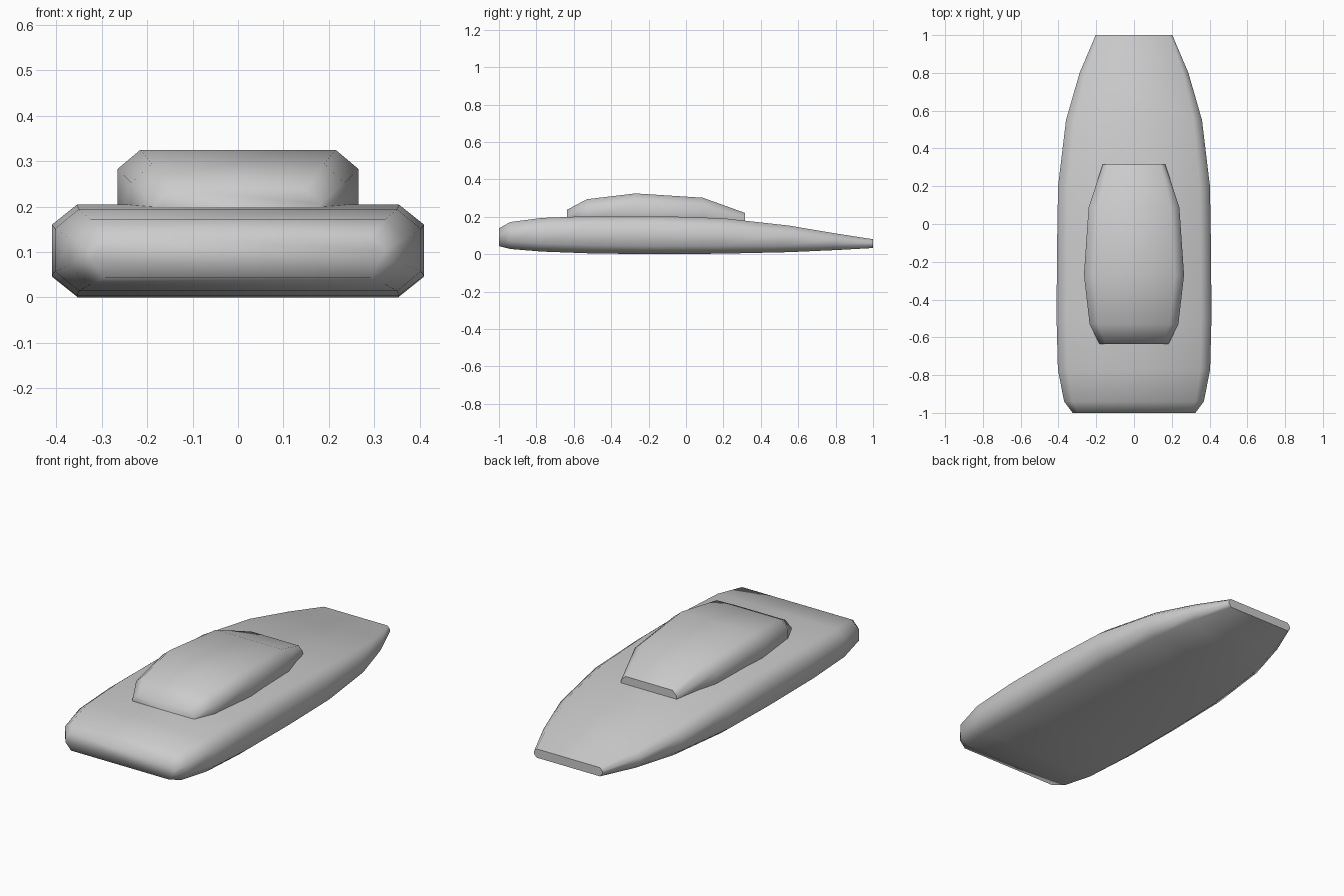
import bpy, bmesh, math


def section(y, half, low, high, cx, cz):
    """Chamfered rectangle across the boat at y."""
    return [(half, y, low + cz), (half, y, high - cz),
            (half - cx, y, high), (cx - half, y, high),
            (-half, y, high - cz), (-half, y, low + cz),
            (cx - half, y, low), (half - cx, y, low)]


def loft(name, stations):
    bm = bmesh.new()
    rings = [[bm.verts.new(p) for p in section(*s)] for s in stations]
    for a, b in zip(rings, rings[1:]):
        for i in range(8):
            j = (i + 1) % 8
            bm.faces.new((a[i], a[j], b[j], b[i]))
    bm.faces.new(rings[0])
    bm.faces.new(rings[-1])
    bmesh.ops.recalc_face_normals(bm, faces=bm.faces)
    mesh = bpy.data.meshes.new(name)
    bm.to_mesh(mesh)
    bm.free()
    obj = bpy.data.objects.new(name, mesh)
    bpy.context.collection.objects.link(obj)
    bpy.ops.object.select_all(action='DESELECT')
    obj.select_set(True)
    bpy.context.view_layer.objects.active = obj
    bpy.ops.object.shade_smooth_by_angle(angle=math.radians(65))
    return obj


# Hull: y, half width, bottom, top, chamfer width, chamfer height
loft("hull", [
    (-1.00, 0.325, 0.043, 0.138, 0.032, 0.036),
    (-0.94, 0.370, 0.028, 0.172, 0.045, 0.042),
    (-0.77, 0.403, 0.014, 0.194, 0.052, 0.043),
    (-0.50, 0.410, 0.004, 0.204, 0.055, 0.044),
    (-0.15, 0.408, 0.000, 0.204, 0.055, 0.044),
    (0.20, 0.402, 0.003, 0.192, 0.054, 0.042),
    (0.55, 0.360, 0.011, 0.153, 0.045, 0.036),
    (0.80, 0.288, 0.022, 0.111, 0.028, 0.028),
    (1.00, 0.203, 0.033, 0.080, 0.014, 0.016),
])

# Cabin: sunk into the deck
loft("cabin", [
    (-0.635, 0.183, 0.150, 0.238, 0.036, 0.032),
    (-0.53, 0.235, 0.140, 0.294, 0.045, 0.042),
    (-0.27, 0.265, 0.130, 0.325, 0.050, 0.042),
    (0.09, 0.240, 0.130, 0.302, 0.045, 0.040),
    (0.315, 0.165, 0.130, 0.221, 0.025, 0.025),
])
